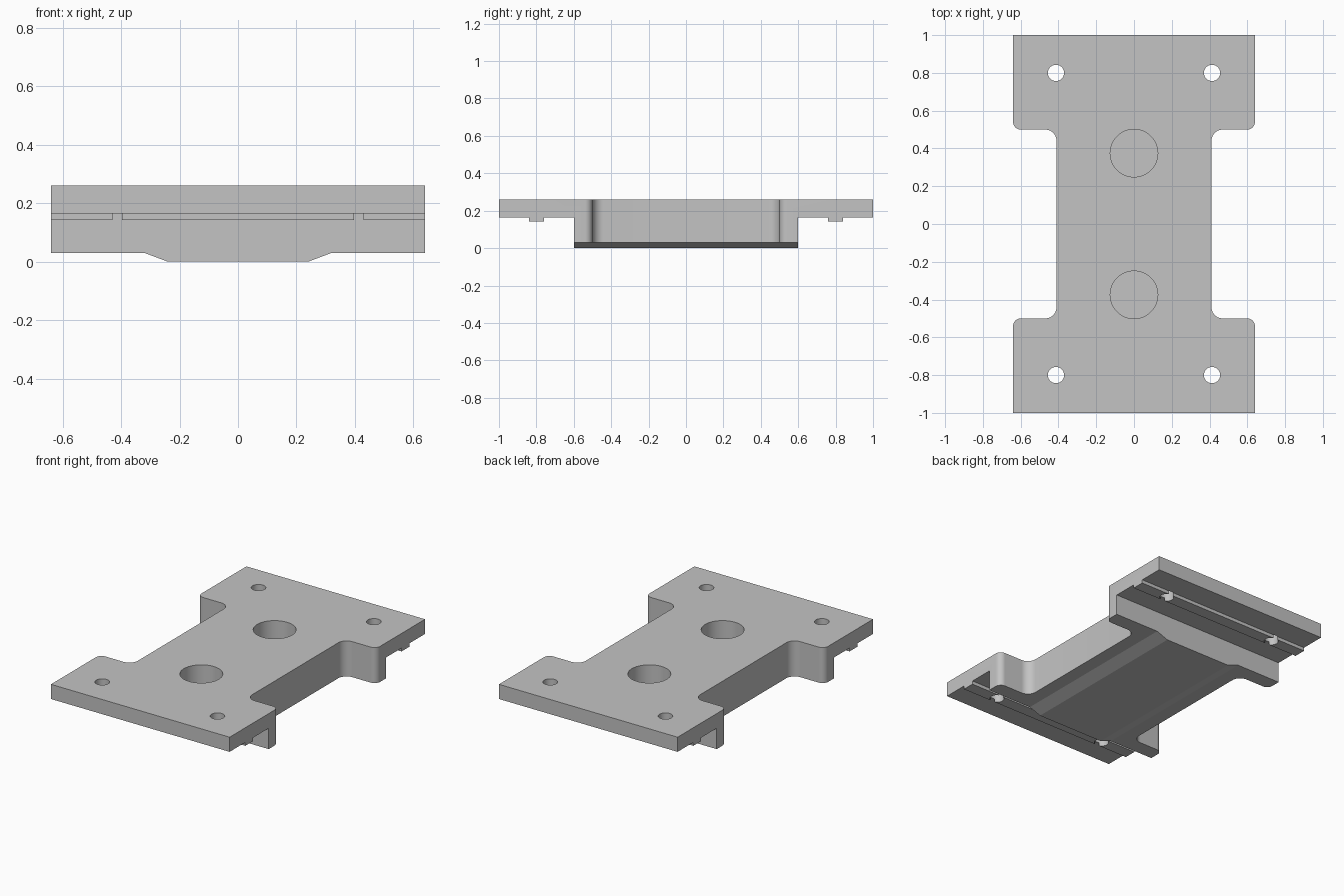
import bpy
import bmesh
from math import cos, sin, radians
from mathutils import Vector

if "Cube" in bpy.data.objects:
    bpy.data.objects.remove(bpy.data.objects["Cube"], do_unlink=True)

TOP = 0.26
grey = bpy.data.materials.new("plain grey")
grey.use_nodes = True
colour = (0.55, 0.55, 0.55, 1)
grey.diffuse_color = colour
grey.node_tree.nodes["Principled BSDF"].inputs["Base Color"].default_value = colour


def prism(name, points, axis, low, high):
    """Extrude a flat outline along one axis (0 = x, 1 = y, 2 = z)."""
    bm = bmesh.new()

    def place(p):
        co = list(p)
        co.insert(axis, low)
        return bm.verts.new(co)

    face = bm.faces.new([place(p) for p in points])
    grown = bmesh.ops.extrude_face_region(bm, geom=[face])["geom"]
    offset = Vector((0, 0, 0))
    offset[axis] = high - low
    bmesh.ops.translate(bm, vec=offset,
                        verts=[v for v in grown if isinstance(v, bmesh.types.BMVert)])
    bmesh.ops.recalc_face_normals(bm, faces=bm.faces)
    mesh = bpy.data.meshes.new(name)
    bm.to_mesh(mesh)
    bm.free()
    mesh.materials.append(grey)
    obj = bpy.data.objects.new(name, mesh)
    bpy.context.collection.objects.link(obj)
    return obj


def arc(cx, cy, r, start, end, steps=10):
    angles = [radians(start + (end - start) * i / steps) for i in range(steps + 1)]
    return [(cx + r * cos(a), cy + r * sin(a)) for a in angles]


def circle(cx, cy, r, sides=48):
    return arc(cx, cy, r, 0, 360, sides)[:-1]


def combine(target, tool, operation):
    mod = target.modifiers.new("shape", 'BOOLEAN')
    mod.operation = operation
    mod.solver = 'EXACT'
    mod.object = tool
    bpy.context.view_layer.objects.active = target
    bpy.ops.object.modifier_apply(modifier=mod.name)
    bpy.data.objects.remove(tool, do_unlink=True)


# Waisted plate outline: one rounded quarter, mirrored to all four
quarter = (arc(0.47, 0.44, 0.06, 180, 90) + arc(0.60, 0.54, 0.04, -90, 0)
           + [(0.64, 1.0)])
right = [(x, -y) for x, y in reversed(quarter)] + quarter
plate = prism("mounting_plate", right + [(-x, -y) for x, y in right], 2, 0, TOP)

# Side profile: thin end flanges with a shallow cross rib under each
half = [(0.6, -0.1), (0.6, 0.165), (0.76, 0.165), (0.76, 0.143),
        (0.84, 0.143), (0.84, 0.165), (1.1, 0.165), (1.1, 0.4)]
side = half + [(-y, z) for y, z in reversed(half)]
combine(plate, prism("side_profile", side, 0, -0.8, 0.8), 'INTERSECT')

# Front profile: raised pad with sloped edges on the underside
half = [(0.24, 0.0), (0.32, 0.03), (0.8, 0.03), (0.8, -0.1)]
for s in (-1, 1):
    relief = [(0.16 * s, -0.03)] + [(s * x, z) for x, z in half]
    combine(plate, prism("edge_relief", relief, 1, -1.2, 1.2), 'DIFFERENCE')

# Bolt holes through the flanges and two blind sockets in the middle
for sy in (-1, 1):
    for sx in (-1, 1):
        combine(plate, prism("bolt_hole", circle(0.413 * sx, 0.8 * sy, 0.043), 2, -0.1, 0.4),
                'DIFFERENCE')
    combine(plate, prism("socket", circle(0, 0.375 * sy, 0.126), 2, 0.1, 0.4), 'DIFFERENCE')

# Smooth fillets and bores, sharp edges
bpy.ops.object.select_all(action='DESELECT')
plate.select_set(True)
bpy.context.view_layer.objects.active = plate
bpy.ops.object.shade_smooth_by_angle(angle=radians(15))
